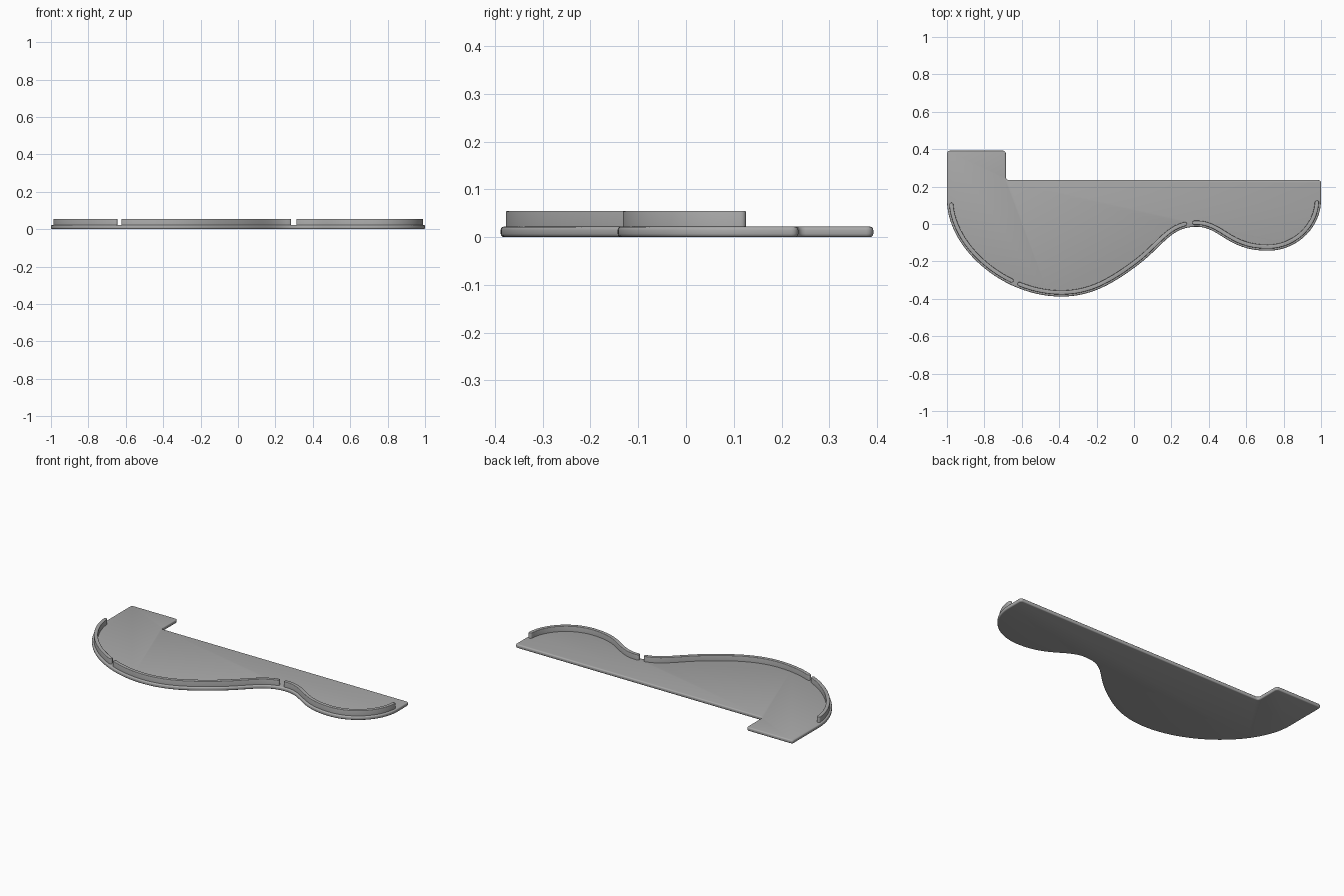
import bpy
import bmesh
from mathutils import Vector
from mathutils.geometry import interpolate_bezier

cube = bpy.data.objects.get("Cube")
if cube:
    bpy.data.objects.remove(cube)

grey = bpy.data.materials.new("matte grey")
grey.use_nodes = True
colour = (0.40, 0.40, 0.40, 1)
grey.diffuse_color = colour
grey.node_tree.nodes["Principled BSDF"].inputs["Base Color"].default_value = colour

PLATE_TOP, WALL_TOP = 0.022, 0.055

# Wavy front edge: point, then the two handles leading to the next point
segments = [
    ((-1, 0.13), (-1, -0.13), (-0.70, -0.388), (-0.39, -0.388)),
    ((-0.39, -0.388), (-0.24, -0.388), (-0.13, -0.33), (0.0, -0.235)),
    ((0.0, -0.235), (0.16, -0.12), (0.19, -0.015), (0.335, -0.015)),
    ((0.335, -0.015), (0.46, -0.015), (0.50, -0.143), (0.715, -0.143)),
    ((0.715, -0.143), (0.87, -0.143), (1, -0.02), (1, 0.13)),
]
edge = []
for seg in segments:
    pts = interpolate_bezier(*[Vector((x, y, 0)) for x, y in seg], 28)
    edge += pts if not edge else pts[1:]


def inset(path, distance):
    """Offset an open path to its left, towards the inside of the plate."""
    result = []
    for i, p in enumerate(path):
        t = (path[min(i + 1, len(path) - 1)] - path[max(i - 1, 0)]).normalized()
        result.append(p + Vector((-t.y, t.x, 0)) * distance)
    return result


def rounded(before, corner, after, radius, steps=5):
    """Replace a corner by a small curve."""
    a = corner + (before - corner).normalized() * radius
    b = corner + (after - corner).normalized() * radius
    return interpolate_bezier(a, a.lerp(corner, 0.55), b.lerp(corner, 0.55), b, steps)


def slab(name, outline, z0, z1, bevel, both_rims):
    """Extrude an outline and soften its rims."""
    bm = bmesh.new()
    base = bm.faces.new([bm.verts.new((p.x, p.y, z0)) for p in outline])
    top = bmesh.ops.extrude_face_region(bm, geom=[base], use_keep_orig=True)["geom"]
    bmesh.ops.translate(bm, verts=[v for v in top if isinstance(v, bmesh.types.BMVert)],
                        vec=(0, 0, z1 - z0))
    bmesh.ops.recalc_face_normals(bm, faces=bm.faces)
    rims = [e for e in bm.edges if all(abs(v.co.z - z1) < 1e-5 for v in e.verts)
            or both_rims and all(abs(v.co.z - z0) < 1e-5 for v in e.verts)]
    bmesh.ops.bevel(bm, geom=rims, offset=bevel, segments=3, profile=0.5, affect='EDGES')
    mesh = bpy.data.meshes.new(name)
    bm.to_mesh(mesh)
    bm.free()
    mesh.materials.append(grey)
    obj = bpy.data.objects.new(name, mesh)
    bpy.context.collection.objects.link(obj)
    bpy.ops.object.select_all(action='DESELECT')
    obj.select_set(True)
    bpy.context.view_layer.objects.active = obj
    bpy.ops.object.shade_smooth_by_angle(angle=0.6)
    return obj


# Base plate with a raised tab at the back right
corners = [Vector((x, y, 0)) for x, y in
           ((1, 0.235), (-0.685, 0.235), (-0.685, 0.392), (-1, 0.392))]
chain = [edge[-1]] + corners + [edge[0]]
outline = list(edge)
for before, corner, after in zip(chain, chain[1:], chain[2:]):
    outline += rounded(before, corner, after, 0.015)
slab("base_plate", outline, 0, PLATE_TOP, 0.007, True)


# Raised rim walls with round ends, separated by two gaps
centre = inset(edge, 0.022)
HALF = 0.011


def wall(name, x0, x1):
    inner = [p for p in centre if x0 + 0.006 < p.x < x1 - 0.006 and p.y < 0.127]

    def point_at(x):
        for a, b in zip(centre, centre[1:]):
            if a.x <= x <= b.x:
                return a.lerp(b, (x - a.x) / max(b.x - a.x, 1e-6))

    path = list(inner)
    if x0 > -0.9:
        path.insert(0, point_at(x0))
    if x1 < 0.9:
        path.append(point_at(x1))
    left, right = inset(path, HALF), inset(path, -HALF)

    def cap(tip, inward, start, end):
        out = (tip - inward).normalized() * HALF * 1.33
        return interpolate_bezier(start, start + out, end + out, end, 9)[1:-1]

    loop = right + cap(path[-1], path[-2], right[-1], left[-1])
    loop += left[::-1] + cap(path[0], path[1], left[0], right[0])
    slab(name, loop, PLATE_TOP - 0.002, WALL_TOP, 0.003, False)


wall("right_rim_wall", -1, -0.655)
wall("middle_rim_wall", -0.612, 0.273)
wall("left_rim_wall", 0.323, 1)
